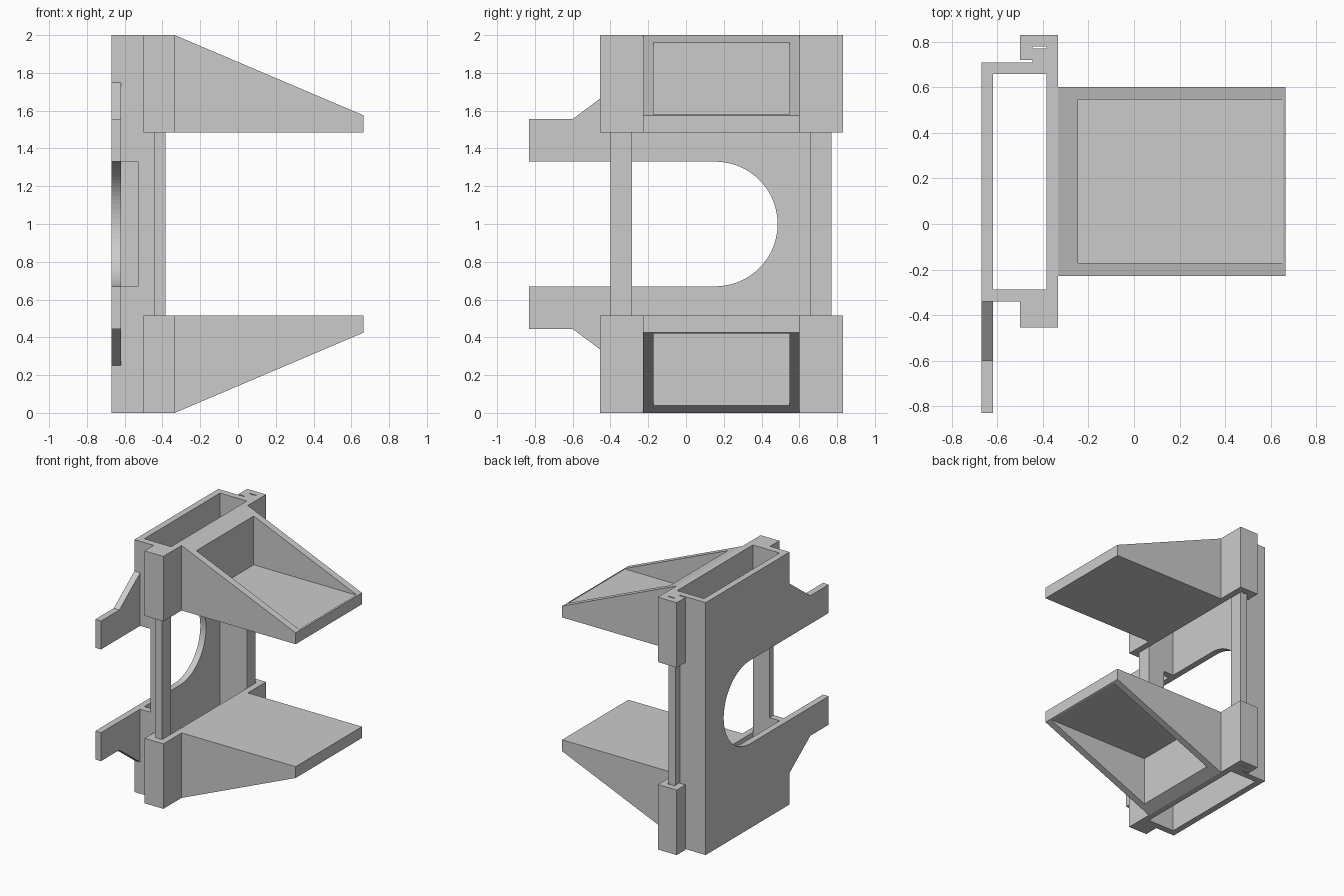
import bpy, bmesh, math
from mathutils import Vector

cube = bpy.data.objects.get("Cube")
if cube:
    bpy.data.objects.remove(cube, do_unlink=True)

grey = bpy.data.materials.new("plain grey")
grey.use_nodes = True
colour = (0.6, 0.6, 0.6, 1)
grey.diffuse_color = colour
grey.node_tree.nodes["Principled BSDF"].inputs["Base Color"].default_value = colour


def prism(name, profile, axis, low, high):
    """Extrude a 2D profile along an axis; profile holds the other two axes in order."""
    def place(p, depth):
        c = list(p)
        c.insert("xyz".index(axis), depth)
        return Vector(c)
    bm = bmesh.new()
    face = bm.faces.new([bm.verts.new(place(p, low)) for p in profile])
    ext = bmesh.ops.extrude_face_region(bm, geom=[face])
    verts = [g for g in ext["geom"] if isinstance(g, bmesh.types.BMVert)]
    shift = place((0, 0), high - low)
    bmesh.ops.translate(bm, verts=verts, vec=shift)
    bmesh.ops.recalc_face_normals(bm, faces=bm.faces)
    mesh = bpy.data.meshes.new(name)
    bm.to_mesh(mesh)
    bm.free()
    mesh.materials.append(grey)
    obj = bpy.data.objects.new(name, mesh)
    bpy.context.collection.objects.link(obj)
    return obj


def box(name, x, y, z):
    rect = [(x[0], y[0]), (x[1], y[0]), (x[1], y[1]), (x[0], y[1])]
    return prism(name, rect, "z", *z)


def cut(obj, cutter):
    mod = obj.modifiers.new("cut", "BOOLEAN")
    mod.operation, mod.solver, mod.object = "DIFFERENCE", "EXACT", cutter
    bpy.context.view_layer.objects.active = obj
    bpy.ops.object.modifier_apply(modifier=mod.name)
    bpy.data.objects.remove(cutter, do_unlink=True)


def mirror_down(obj, name):
    """Copy a part to the lower half, reflected about z = 1."""
    mesh = obj.data.copy()
    for v in mesh.vertices:
        v.co.z = 2 - v.co.z
    mesh.flip_normals()
    low = bpy.data.objects.new(name, mesh)
    bpy.context.collection.objects.link(low)


OUT, IN, RIM, FACE = -0.67, -0.62, -0.385, -0.335   # x levels of the frame
SHELF = 1.485                                       # underside of the upper half

# Back plate with two arms and a round-ended slot
half = [(0.71, 2), (-0.34, 2), (-0.34, 1.75), (-0.6, 1.555), (-0.83, 1.555), (-0.83, 1.33)]
arc = [(0.155 + 0.33 * math.sin(a), 1 + 0.33 * math.cos(a))
       for a in (math.pi * i / 40 for i in range(41))]
lower = [(y, 2 - z) for y, z in reversed(half)]
prism("back_plate", half + arc + lower, "x", OUT, IN)

# Side walls, the front one notched for the slot
prism("front_side_wall", [(IN, 0), (RIM, 0), (RIM, 2), (IN, 2), (IN, 1.33),
                          (-0.53, 1.33), (-0.53, 0.67), (IN, 0.67)], "y", -0.34, -0.287)
box("rear_side_wall", (IN, RIM), (0.66, 0.71), (0, 2))

# Slim posts joining the two brackets
for name, y in (("front_post", (-0.4, -0.34)), ("rear_post", (0.71, 0.77))):
    box(name, (-0.445, RIM), y, (2 - SHELF, SHELF))

# Brackets: front wall with corner blocks and a thin slit
bracket = prism("upper_bracket", [
    (FACE, -0.455), (FACE, 0.83), (-0.5, 0.83), (-0.5, 0.72), (-0.445, 0.72),
    (-0.445, 0.71), (RIM, 0.71), (RIM, -0.34), (-0.5, -0.34), (-0.5, -0.455)],
    "z", SHELF, 2)
cut(bracket, box("slit", (-0.445, RIM), (0.771, 0.78), (1.4, 2.1)))
mirror_down(bracket, "lower_bracket")

# Wedge shelves with a rectangular pocket
wedge = prism("upper_wedge", [(FACE, SHELF), (0.665, SHELF), (0.665, 1.575), (FACE, 2)],
              "y", -0.228, 0.602)
cut(wedge, box("pocket", (-0.245, 0.655), (-0.172, 0.547), (1.575, 2.1)))
mirror_down(wedge, "lower_wedge")
